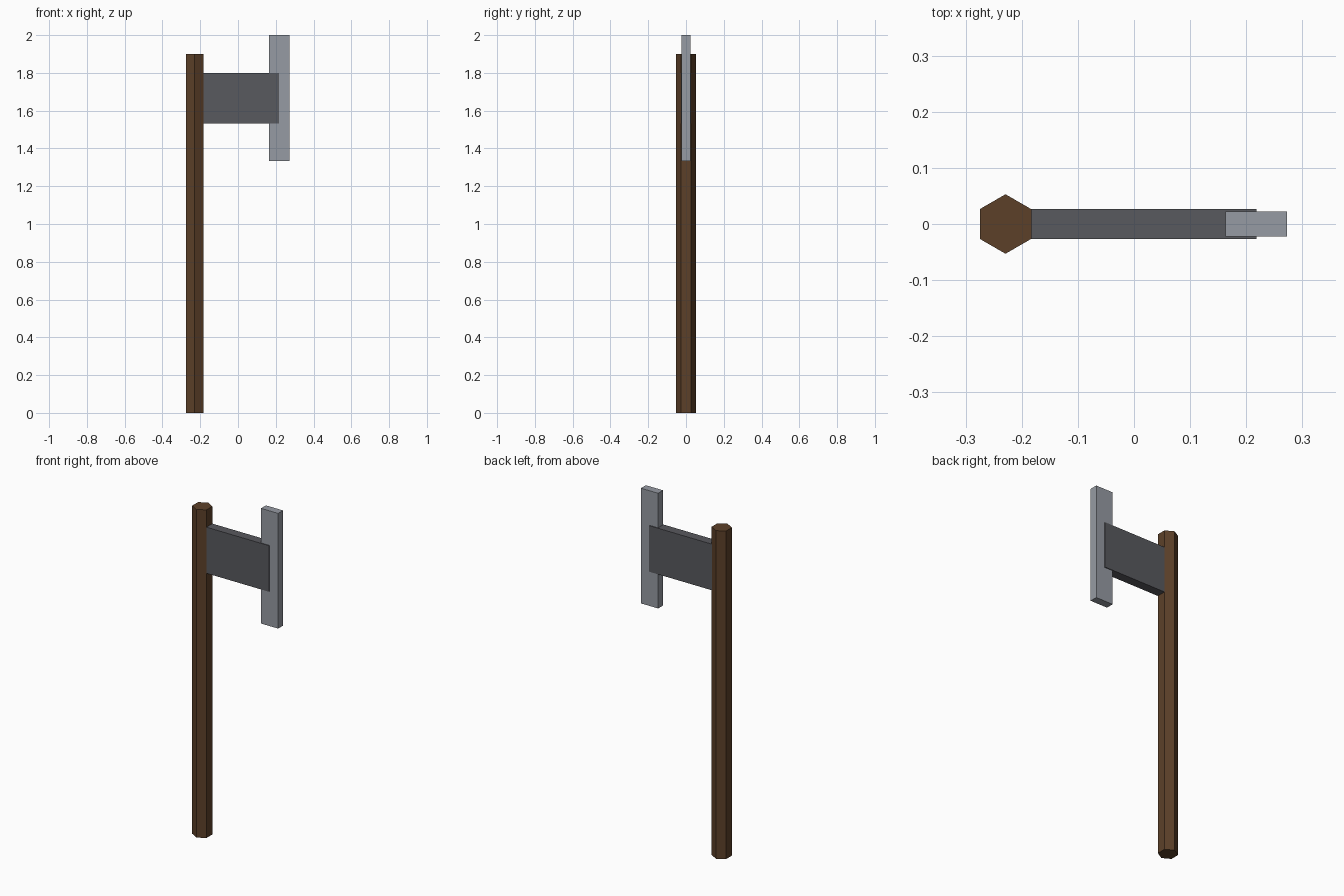
import bpy

if "Cube" in bpy.data.objects:
    bpy.data.objects.remove(bpy.data.objects["Cube"])


def paint(obj, name, color):
    obj.name = name
    mat = bpy.data.materials.new(name + "_material")
    mat.diffuse_color = (*color, 1.0)
    mat.use_nodes = True
    mat.node_tree.nodes["Principled BSDF"].inputs["Base Color"].default_value = mat.diffuse_color
    obj.data.materials.append(mat)


def box(name, x0, x1, half_y, z0, z1, color):
    bpy.ops.mesh.primitive_cube_add(size=1)
    obj = bpy.context.object
    obj.location = ((x0 + x1) / 2, 0, (z0 + z1) / 2)
    obj.scale = (x1 - x0, 2 * half_y, z1 - z0)
    paint(obj, name, color)


# Hexagonal wooden shaft, corners pointing along y
bpy.ops.mesh.primitive_cylinder_add(vertices=6, radius=0.053, depth=1.9,
                                    location=(-0.229, 0, 0.95))
paint(bpy.context.object, "handle", (0.107, 0.051, 0.022))

# Dark head block seated in the shaft
box("axe_head", -0.20, 0.218, 0.027, 1.533, 1.80, (0.098, 0.100, 0.112))

# Tall, lighter cutting plate overlapping the head's end
box("blade", 0.163, 0.273, 0.0225, 1.333, 2.0, (0.305, 0.328, 0.366))
